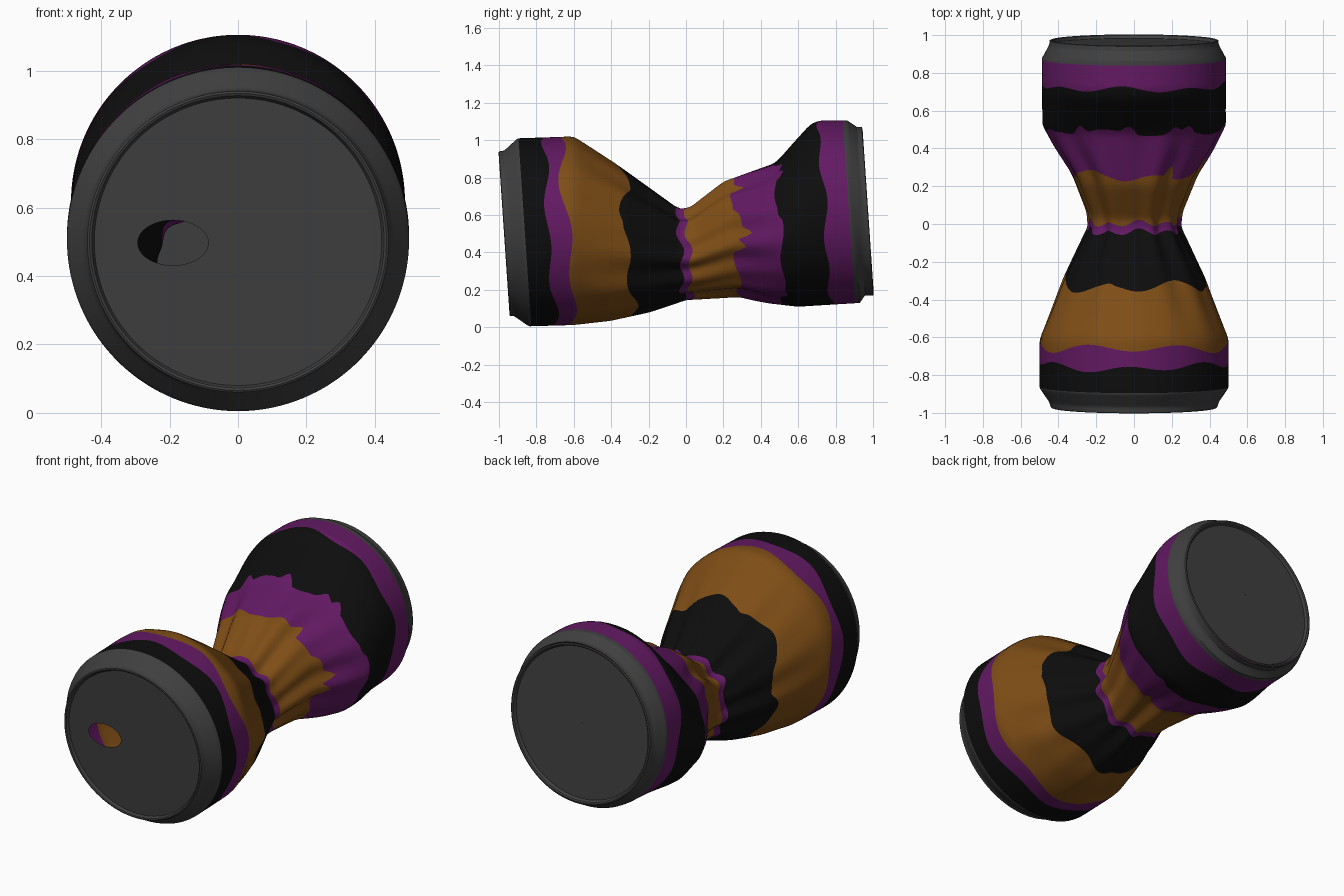
import bpy, bmesh, math, random

if "Cube" in bpy.data.objects:
    bpy.data.objects.remove(bpy.data.objects["Cube"])
random.seed(4)
N = 144                 # points around the can
TILT = 0.068            # the whole can leans slightly

# silhouettes along the can axis: (s, value)
TOP = [(-.974, .94), (-.945, .945), (-.87, 1.01), (-.57, 1.02), (-.35, .87), (-.035, .635), (.025, .64),
       (.215, .78), (.50, .88), (.70, 1.085), (.75, 1.105), (.90, 1.105), (.95, 1.07), (.975, 1.07)]
BOTTOM = [(-.974, .06), (-.955, .06), (-.877, .005), (-.637, .012), (-.435, .04), (-.23, .09), (-.03, .16),
          (.255, .175), (.42, .135), (.57, .11), (.90, .13), (.93, .17), (.975, .17)]
WIDTH = [(-.974, .44), (-.945, .45), (-.87, .5), (-.61, .5), (-.3, .375), (-.03, .238), (.05, .245),
         (.25, .325), (.4, .42), (.52, .485), (.88, .488), (.95, .45), (.975, .445)]
FLUTE = [(-.65, 0), (-.45, .006), (-.1, .014), (.1, .014), (.35, .014), (.6, 0)]


def lerp(table, s):
    if s <= table[0][0]:
        return table[0][1]
    for (a, p), (b, q) in zip(table, table[1:]):
        if s <= b:
            return p + (q - p) * (s - a) / (b - a)
    return table[-1][1]


def soft(table, s):
    if abs(s) > .85:
        return lerp(table, s)
    return (lerp(table, s - .018) + 2 * lerp(table, s) + lerp(table, s + .018)) / 4


def lean(x, s, z):
    return (x, s - TILT * (z - .56), z)


def skin(s, t):
    hi, lo, w = soft(TOP, s), soft(BOTTOM, s), soft(WIDTH, s)
    f = lerp(FLUTE, s) * (.6 * math.cos(9 * t + 1 + s) + .5 * math.cos(14 * t + 2.4 - 2 * s))
    return lean((w + f) * math.cos(t), s, (hi + lo) / 2 + ((hi - lo) / 2 + f) * math.sin(t))


def material(name, rgb):
    m = bpy.data.materials.new(name)
    m.diffuse_color = (*rgb, 1)
    m.use_nodes = True
    m.node_tree.nodes["Principled BSDF"].inputs["Base Color"].default_value = m.diffuse_color
    return m


GREY = material("dark_metal", (.05, .05, .05))
BLACK = material("black", (.004, .004, .004))
PURPLE = material("purple", (.125, .010, .125))
OCHRE = material("ochre", (.21, .075, .008))


def build(name, rings, mats, row_mats, angle=30):
    bm = bmesh.new()
    vs = [[bm.verts.new(p) for p in ring] for ring in rings]
    for r in range(len(vs) - 1):
        for i in range(N):
            j = (i + 1) % N
            f = bm.faces.new((vs[r][i], vs[r][j], vs[r + 1][j], vs[r + 1][i]))
            f.material_index = row_mats[r]
    bmesh.ops.remove_doubles(bm, verts=bm.verts, dist=1e-5)
    me = bpy.data.meshes.new(name)
    bm.to_mesh(me)
    bm.free()
    for m in mats:
        me.materials.append(m)
    ob = bpy.data.objects.new(name, me)
    bpy.context.collection.objects.link(ob)
    bpy.context.view_layer.objects.active = ob
    ob.select_set(True)
    bpy.ops.object.shade_smooth_by_angle(angle=math.radians(angle))
    ob.select_set(False)


# wavy colour boundaries: (s, wave height, wave count, phase, spike height)
EDGES = [(-.974, 0, 0, 0, 0), (-.865, 0, 0, 0, 0), (-.735, .022, 7, 2.6, 0), (-.635, .03, 6, 1.5, 0),
         (-.32, .035, 6, 2.2, .012), (-.04, .02, 9, 1, 0), (.005, .02, 9, 1, 0), (.265, .03, 6, .4, .07),
         (.50, .02, 7, 1, .04), (.745, .018, 8, .5, 0), (.875, 0, 0, 0, 0), (.975, 0, 0, 0, 0)]
COLOURS = [0, 1, 2, 3, 1, 2, 3, 2, 1, 2, 0]   # grey, black, purple, ochre


def edge(s, h, k, ph, spike):
    row = [s + h * (.7 * math.sin(k * i * math.tau / N + ph) + .4 * math.sin((k // 2) * i * math.tau / N + 2 * ph))
           for i in range(N)]
    if spike:
        for _ in range(14):
            c, d = random.randrange(N), random.uniform(-.3, 1) * spike
            for o, g in ((-1, .6), (0, 1), (1, .75), (2, .3)):
                row[(c + o) % N] += d * g
    return row


# crumpled can body, one strip of rows per colour band
edges = [edge(*e) for e in EDGES]
rings, rows = [], []
for a, b, c in zip(edges, edges[1:], COLOURS):
    n = 4 if abs(a[0] - b[0]) < .08 else 12
    for k in range(n):
        rings.append([skin(a[i] + (b[i] - a[i]) * k / n, i * math.tau / N) for i in range(N)])
        rows.append(c)
rings.append([skin(.975, i * math.tau / N) for i in range(N)])
build("can_body", rings, [GREY, BLACK, PURPLE, OCHRE], rows)


def ellipse(s, cx, cz, rx, rz):
    return [lean(cx + rx * math.cos(i * math.tau / N), s, cz + rz * math.sin(i * math.tau / N)) for i in range(N)]


# front lid: rolled rim, recessed panel and drinking hole
lid = [ellipse(s, 0, .5, r, r) for s, r in ((-.974, .44), (-.977, .434), (-.974, .427), (-.958, .42))]
lid.append(ellipse(-.958, -.19, .497, .103, .066))
build("front_lid", lid[::-1], [GREY], [0] * 4)

# back base: rolled rim and shallow recessed panel
base = [ellipse(s, 0, .62, r, r) for s, r in ((.975, .447), (.978, .44), (.974, .432), (.958, .425), (.958, .2), (.958, .002))]
build("back_base", base, [GREY], [0] * 5)
